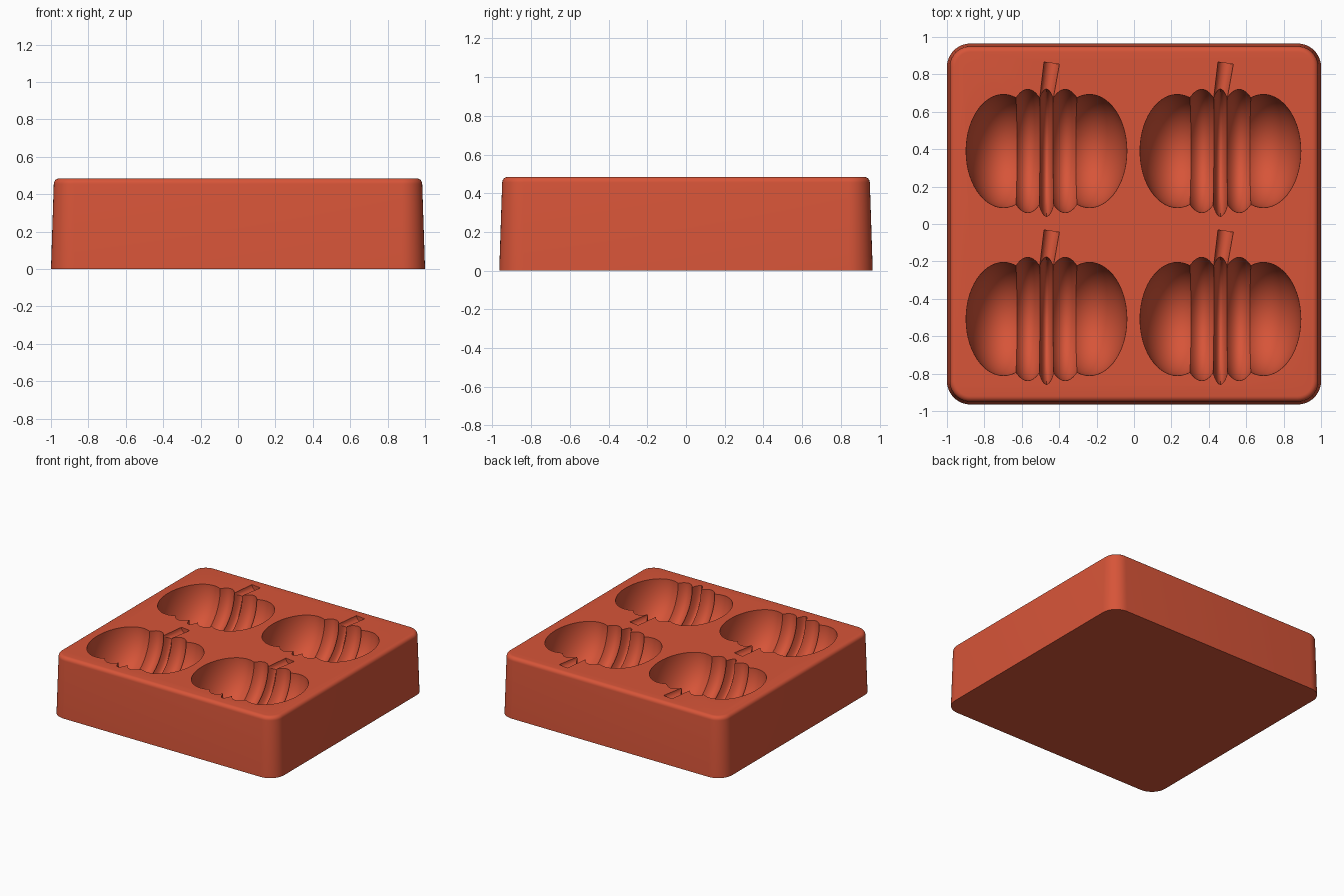
import bpy, bmesh, math
from mathutils import Matrix, Vector

cube = bpy.data.objects.get("Cube")
if cube:
    bpy.data.objects.remove(cube, do_unlink=True)

TOP = 0.485

red = bpy.data.materials.new("brick_red")
red.use_nodes = True
colour = (0.68, 0.09, 0.04, 1)
red.diffuse_color = colour
red.node_tree.nodes["Principled BSDF"].inputs["Base Color"].default_value = colour


def make_object(name, bm):
    bmesh.ops.recalc_face_normals(bm, faces=bm.faces)
    mesh = bpy.data.meshes.new(name)
    bm.to_mesh(mesh)
    bm.free()
    mesh.materials.append(red)
    obj = bpy.data.objects.new(name, mesh)
    bpy.context.collection.objects.link(obj)
    return obj


def rounded_ring(bm, hx, hy, radius, z, steps=10):
    """Loop of vertices round a rectangle with rounded corners."""
    ring = []
    for i, (sx, sy) in enumerate([(1, 1), (-1, 1), (-1, -1), (1, -1)]):
        for k in range(steps + 1):
            a = (i + k / steps) * math.pi / 2
            ring.append(bm.verts.new((sx * (hx - radius) + radius * math.cos(a),
                                      sy * (hy - radius) + radius * math.sin(a), z)))
    return ring


# Block: drafted sides and a rounded top edge
bm = bmesh.new()
levels = [(0, 0)]
fillet = 0.03
for k in range(7):
    a = k / 6 * math.pi / 2
    levels.append((0.015 + fillet * (1 - math.cos(a)), TOP - fillet * (1 - math.sin(a))))
rings = [rounded_ring(bm, 1 - d, 0.965 - d, 0.125 - d, z) for d, z in levels]
for low, high in zip(rings, rings[1:]):
    for i in range(len(low)):
        j = (i + 1) % len(low)
        bm.faces.new((low[i], low[j], high[j], high[i]))
bm.faces.new(rings[0][::-1])
bm.faces.new(rings[-1])
block = make_object("mold_block", bm)


def cut(bm):
    cutter = make_object("cavity_cutter", bm)
    cutter.hide_render = True
    mod = block.modifiers.new("cavity", 'BOOLEAN')
    mod.operation = 'DIFFERENCE'
    mod.solver = 'EXACT'
    mod.object = cutter
    return cutter


def lobe(center, radii):
    bm = bmesh.new()
    bmesh.ops.create_uvsphere(bm, u_segments=56, v_segments=29, radius=1,
                              matrix=Matrix.Translation(center) @ Matrix.Diagonal((*radii, 1)))
    return cut(bm)


def stem(start, end, r1, r2):
    axis = end - start
    turn = axis.to_track_quat('Z', 'Y').to_matrix().to_4x4()
    bm = bmesh.new()
    bmesh.ops.create_cone(bm, cap_ends=True, segments=25, radius1=r1, radius2=r2,
                          depth=axis.length,
                          matrix=Matrix.Translation((start + end) / 2) @ turn)
    return cut(bm)


# Four gourd cavities: five ribs and a leaning stem each
cutters = []
for x in (-0.468, 0.462):
    for y in (0.39, -0.508):
        c = Vector((x, y, TOP + 0.002))
        for side in (-1, 1):
            cutters.append(lobe(c + Vector((side * 0.23, 0, 0)), (0.2, 0.303, 0.33)))
            cutters.append(lobe(c + Vector((side * 0.1, 0, 0)), (0.125, 0.33, 0.345)))
        cutters.append(lobe(c + Vector((0, -0.008, 0)), (0.067, 0.342, 0.345)))
        cutters.append(stem(c + Vector((-0.012, 0.2, 0)), c + Vector((0.028, 0.47, 0)), 0.034, 0.042))

# Apply the cuts and remove the cutters
graph = bpy.context.evaluated_depsgraph_get()
result = bpy.data.meshes.new_from_object(block.evaluated_get(graph))
block.modifiers.clear()
block.data = result
for cutter in cutters:
    bpy.data.objects.remove(cutter, do_unlink=True)

bpy.ops.object.select_all(action='DESELECT')
block.select_set(True)
bpy.context.view_layer.objects.active = block
bpy.ops.object.shade_smooth_by_angle(angle=math.radians(25))
